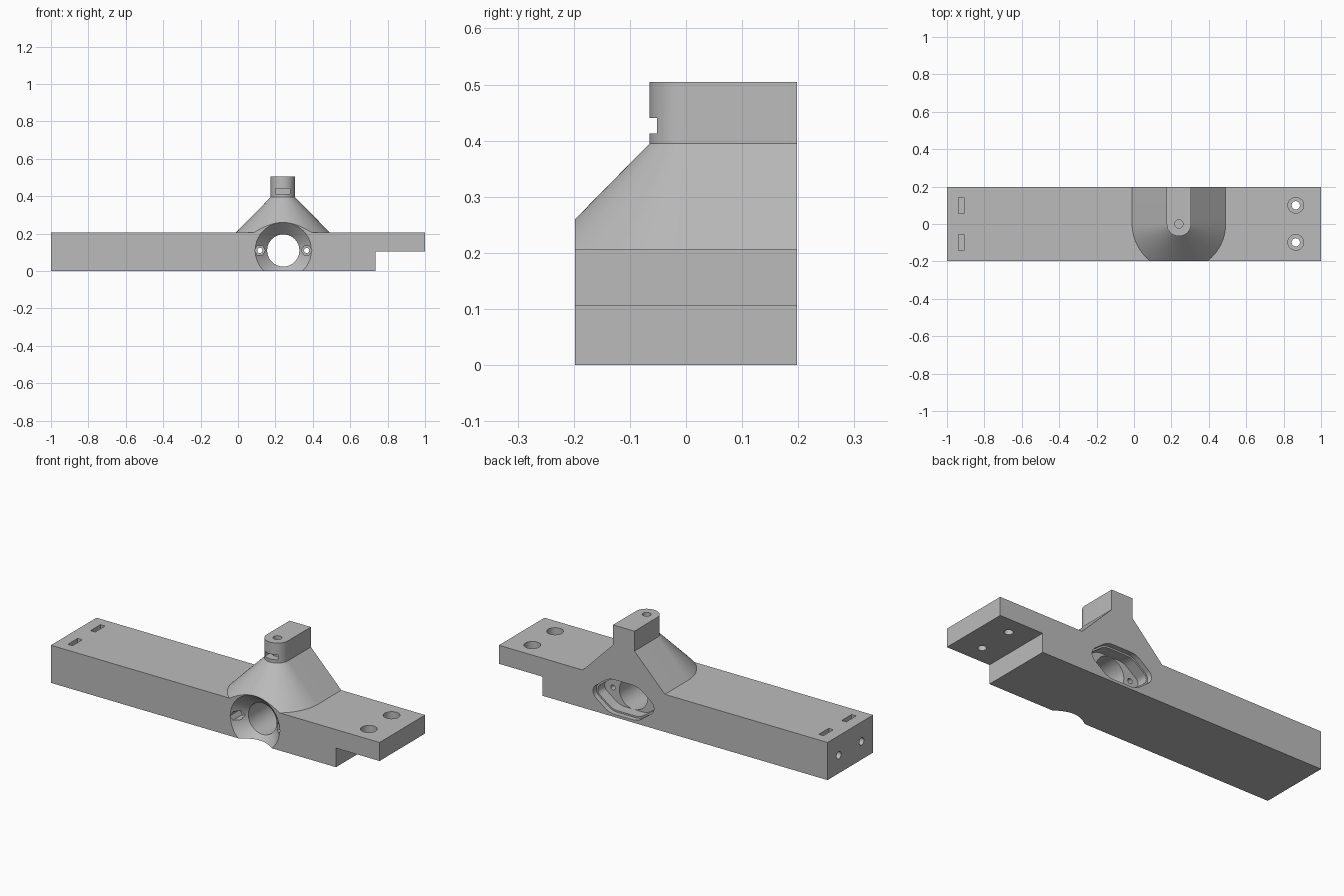
import bpy, bmesh, math
from mathutils import Vector

if "Cube" in bpy.data.objects:
    bpy.data.objects.remove(bpy.data.objects["Cube"])

grey = bpy.data.materials.new("plain grey")
grey.diffuse_color = (0.5, 0.5, 0.5, 1)
grey.use_nodes = True
grey.node_tree.nodes["Principled BSDF"].inputs["Base Color"].default_value = grey.diffuse_color

D = 0.198           # half depth of the bar
CX, CZ = 0.242, 0.11  # centre of the lens opening


def hull(name, points):
    """Convex solid around a set of points."""
    bm = bmesh.new()
    verts = [bm.verts.new(p) for p in points]
    res = bmesh.ops.convex_hull(bm, input=verts)
    junk = [v for v in res["geom_interior"] + res["geom_unused"]
            if isinstance(v, bmesh.types.BMVert)]
    bmesh.ops.delete(bm, geom=list(set(junk)), context="VERTS")
    bmesh.ops.dissolve_limit(bm, angle_limit=0.002, verts=bm.verts, edges=bm.edges)
    bmesh.ops.recalc_face_normals(bm, faces=bm.faces)
    mesh = bpy.data.meshes.new(name)
    bm.to_mesh(mesh)
    bm.free()
    obj = bpy.data.objects.new(name, mesh)
    bpy.context.collection.objects.link(obj)
    mesh.materials.append(grey)
    return obj


def box(name, x0, x1, y0, y1, z0, z1):
    return hull(name, [(x, y, z) for x in (x0, x1) for y in (y0, y1) for z in (z0, z1)])


def ring(axis, centre, r, n=64, turn=0.0):
    """Points of a circle lying square to the given axis."""
    pts = []
    for i in range(n):
        a = 2 * math.pi * i / n + turn
        c, s = r * math.cos(a), r * math.sin(a)
        off = {"x": (0, c, s), "y": (c, 0, s), "z": (c, s, 0)}[axis]
        pts.append(Vector(centre) + Vector(off))
    return pts


def rod(name, axis, start, end, r0, r1=None, n=32):
    return hull(name, ring(axis, start, r0, n) + ring(axis, end, r1 or r0, n))


def combine(target, tool, operation):
    mod = target.modifiers.new(operation.lower(), "BOOLEAN")
    mod.operation, mod.solver, mod.object = operation, "EXACT", tool
    bpy.context.view_layer.objects.active = target
    bpy.ops.object.modifier_apply(modifier=mod.name)
    bpy.data.objects.remove(tool, do_unlink=True)


def cut(tool):
    combine(body, tool, "DIFFERENCE")


# Long bar with the step under its right end
body = box("mount_body", -1, 1, -D, D, 0, 0.207)
cut(box("step", 0.735, 1.1, -0.3, 0.3, -0.1, 0.105))

# Sloping shoulder, rounded at the front and flat at the back
pts = []
for r, z in ((0.25, 0.08), (0.25, 0.207), (0.065, 0.395)):
    pts += ring("z", (0.24, 0, z), r, 96)
    pts += [(0.24 - r, D, z), (0.24 + r, D, z)]
pts = [p for p in pts if p[1] <= D]
shoulder = hull("shoulder", pts)
combine(shoulder, box("front_trim", -1, 1, -0.5, -D, -0.1, 0.6), "DIFFERENCE")
combine(body, shoulder, "UNION")

# Upright tower with a rounded front
pts = []
for z in (0.37, 0.505):
    pts += ring("z", (0.24, 0, z), 0.065)
    pts += [(0.175, D, z), (0.305, D, z)]
combine(body, hull("tower", pts), "UNION")

# Tower nut slot and screw hole
cut(box("tower_slot", 0.201, 0.279, -0.1, 0.035, 0.413, 0.44))
cut(rod("tower_hole", "z", (0.24, 0, 0.36), (0.24, 0, 0.6), 0.022))

# Flared lens opening: a flare at the front, then a straight bore
cut(rod("flare", "y", (CX, -D - 0.01, CZ), (CX, -D + 0.065, CZ), 0.16, 0.086, 96))
cut(rod("bore", "y", (CX, -D, CZ), (CX, 0.15, CZ), 0.086, n=96))


# Stepped flange recess in the back
def flange(name, shrink, y0, y1):
    pts = []
    for y in (y0, y1):
        for s in (-1, 1):
            pts += ring("y", (CX + s * 0.055, y, CZ), 0.095 - shrink, 48)
            pts += ring("y", (CX + s * 0.142, y, CZ), 0.043 - shrink, 32)
    return hull(name, pts)


cut(flange("recess_outer", 0, 0.17, 0.3))
cut(flange("recess_inner", 0.009, 0.11, 0.25))

# Screw holes with six-sided nut pockets beside the bore
for s in (-1, 1):
    x = CX + s * 0.125
    cut(rod("screw_hole", "y", (x, -0.3, CZ), (x, 0.15, CZ), 0.014, n=24))
    cut(rod("nut_pocket", "y", (x, -0.3, CZ), (x, -0.11, CZ), 0.028, n=6))

for y in (-0.098, 0.1):
    # Counterbored holes through the right end
    cut(rod("end_hole", "z", (0.865, y, 0), (0.865, y, 0.3), 0.022))
    cut(rod("end_counterbore", "z", (0.865, y, 0.165), (0.865, y, 0.3), 0.042))
    # Screw holes and nut slots in the left end
    cut(rod("left_hole", "x", (-1.1, y, 0.1), (-0.86, y, 0.1), 0.02))
    cut(box("nut_slot", -0.937, -0.909, y - 0.043, y + 0.043, 0.055, 0.3))

# Smooth round surfaces, sharp edges kept
bpy.ops.object.select_all(action="DESELECT")
body.select_set(True)
bpy.context.view_layer.objects.active = body
bpy.ops.object.shade_smooth_by_angle(angle=math.radians(25))
